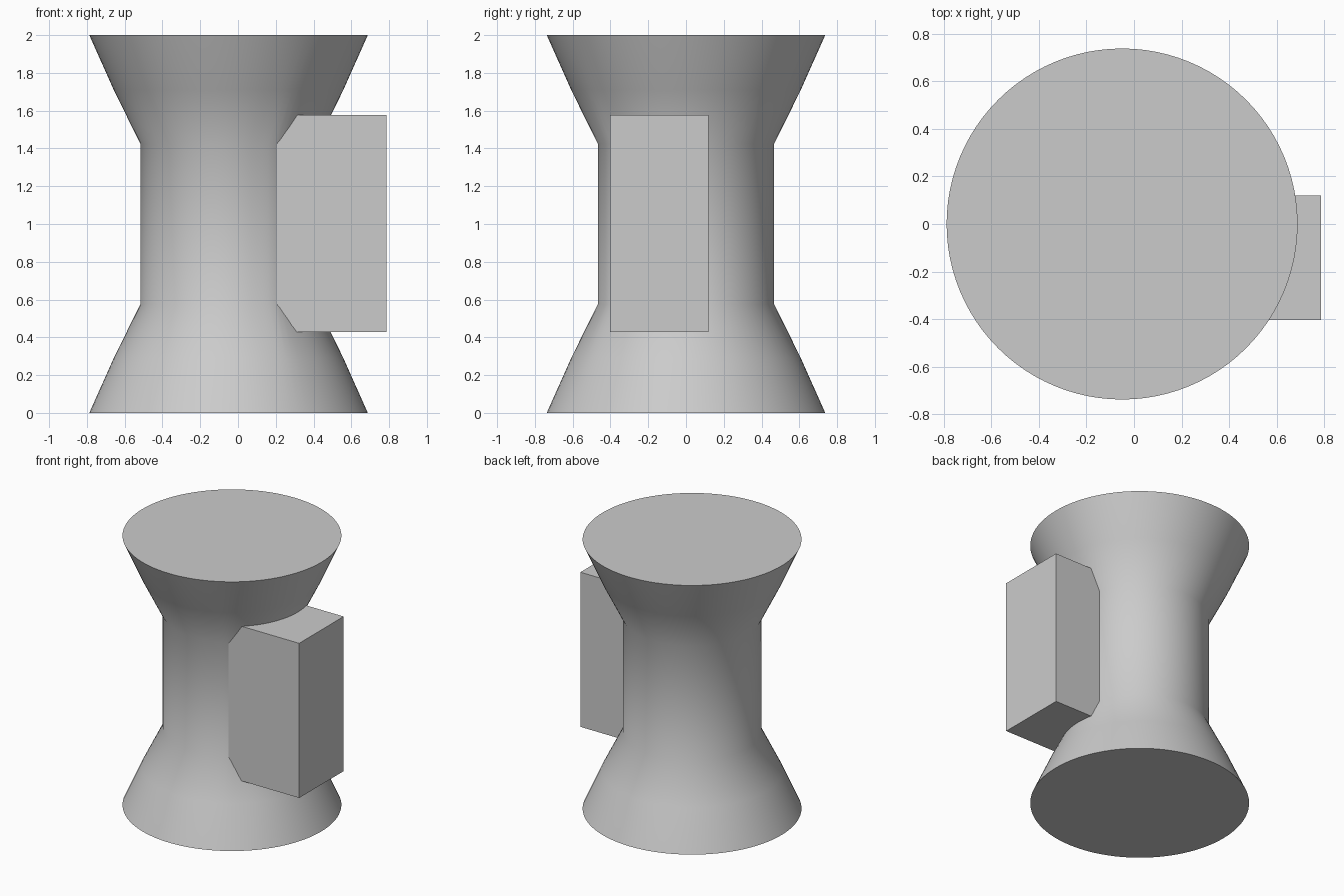
import bpy
import bmesh
from math import cos, sin, radians, exp, pi
from mathutils import Matrix, Vector

cube = bpy.data.objects.get("Cube")
if cube:
    bpy.data.objects.remove(cube, do_unlink=True)

# One plain grey for everything
grey = bpy.data.materials.new("plain grey")
grey.use_nodes = True
colour = (0.6, 0.6, 0.6, 1)
grey.diffuse_color = colour
grey.node_tree.nodes["Principled BSDF"].inputs["Base Color"].default_value = colour


def add_object(name, bm):
    mesh = bpy.data.meshes.new(name)
    bmesh.ops.recalc_face_normals(bm, faces=bm.faces)
    bm.to_mesh(mesh)
    bm.free()
    mesh.materials.append(grey)
    obj = bpy.data.objects.new(name, mesh)
    bpy.context.collection.objects.link(obj)
    return obj


# Spool body: flared ends, straight waist, slight swell by the block's front
SIDES = 96
lower = [(0.737, 0), (0.608, 0.29), (0.467, 0.575)]
profile = lower + [(r, 2 - z) for r, z in reversed(lower)]
bm = bmesh.new()
rings = []
for r, z in profile:
    ring = []
    for i in range(SIDES):
        a = 2 * pi * i / SIDES - pi
        swell = 0.011 * exp(-((a + radians(58)) / 0.15) ** 2) if r < 0.5 else 0
        ring.append(bm.verts.new((-0.05 + (r + swell) * cos(a), (r + swell) * sin(a), z)))
    rings.append(ring)
for low, high in zip(rings, rings[1:]):
    for i in range(SIDES):
        j = (i + 1) % SIDES
        bm.faces.new((low[i], low[j], high[j], high[i]))
bm.faces.new(rings[0])
bm.faces.new(rings[-1])
spool = add_object("spool_body", bm)
bpy.context.view_layer.objects.active = spool
spool.select_set(True)
bpy.ops.object.shade_smooth_by_angle(angle=radians(35))
spool.select_set(False)

# Side block, sunk into the waist
low, high = Vector((0.1, -0.403, 0.428)), Vector((0.785, 0.119, 1.577))
bm = bmesh.new()
bmesh.ops.create_cube(bm, size=1, matrix=Matrix.Translation((low + high) / 2)
                      @ Matrix.Diagonal((*(high - low), 1)))
add_object("side_block", bm)
